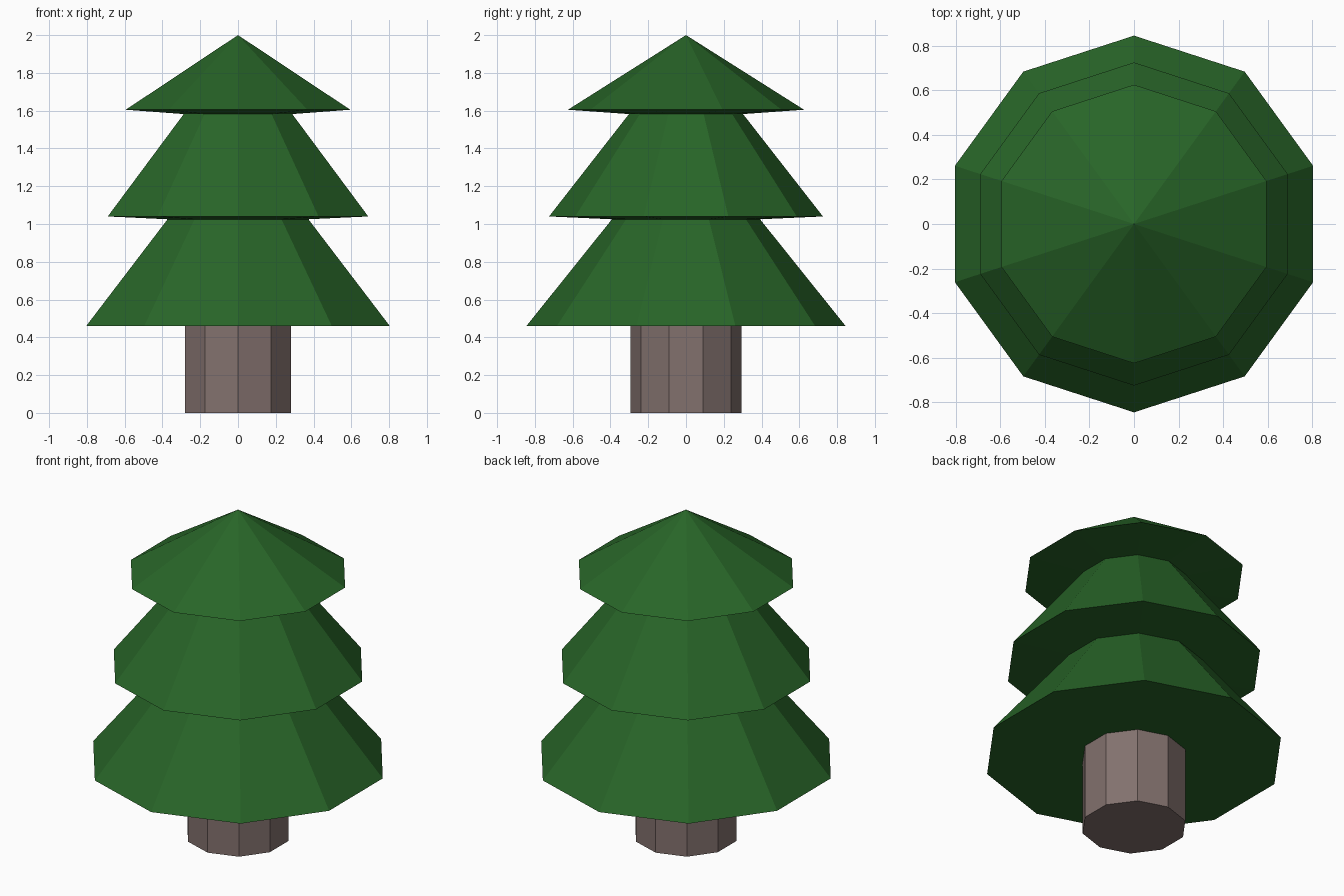
import bpy, bmesh, math

if "Cube" in bpy.data.objects:
    bpy.data.objects.remove(bpy.data.objects["Cube"])

SIDES = 10


def material(name, rgb):
    m = bpy.data.materials.new(name)
    m.diffuse_color = (*rgb, 1.0)
    m.use_nodes = True
    m.node_tree.nodes["Principled BSDF"].inputs["Base Color"].default_value = m.diffuse_color
    return m


def lathe(name, profile, mat):
    """Spin (radius, z) points into a flat-faced ten-sided solid."""
    bm = bmesh.new()
    rings = []
    for r, z in profile:
        if r == 0:
            rings.append([bm.verts.new((0, 0, z))])
        else:
            rings.append([bm.verts.new((r * math.sin(math.tau * i / SIDES),
                                        -r * math.cos(math.tau * i / SIDES), z))
                          for i in range(SIDES)])
    for a, b in zip(rings, rings[1:]):
        for i in range(SIDES):
            j = (i + 1) % SIDES
            if len(b) == 1:
                bm.faces.new((a[i], a[j], b[0]))
            else:
                bm.faces.new((a[i], a[j], b[j], b[i]))
    # close open ends
    if len(rings[0]) > 1:
        bm.faces.new(rings[0][::-1])
    if len(rings[-1]) > 1:
        bm.faces.new(rings[-1])
    bmesh.ops.recalc_face_normals(bm, faces=bm.faces)
    me = bpy.data.meshes.new(name)
    bm.to_mesh(me)
    bm.free()
    me.materials.append(mat)
    ob = bpy.data.objects.new(name, me)
    bpy.context.collection.objects.link(ob)
    return ob


green = material("needle green", (0.021, 0.130, 0.021))
bark = material("bark brown", (0.225, 0.165, 0.155))

# Trunk
lathe("trunk", [(0.295, 0.0), (0.295, 0.46)], bark)

# Three stacked tiers as one stepped profile, undersides dipping inward
lathe("foliage", [(0.845, 0.46), (0.392, 1.025),
                  (0.725, 1.04), (0.302, 1.582),
                  (0.625, 1.605), (0, 2.0)], green)
